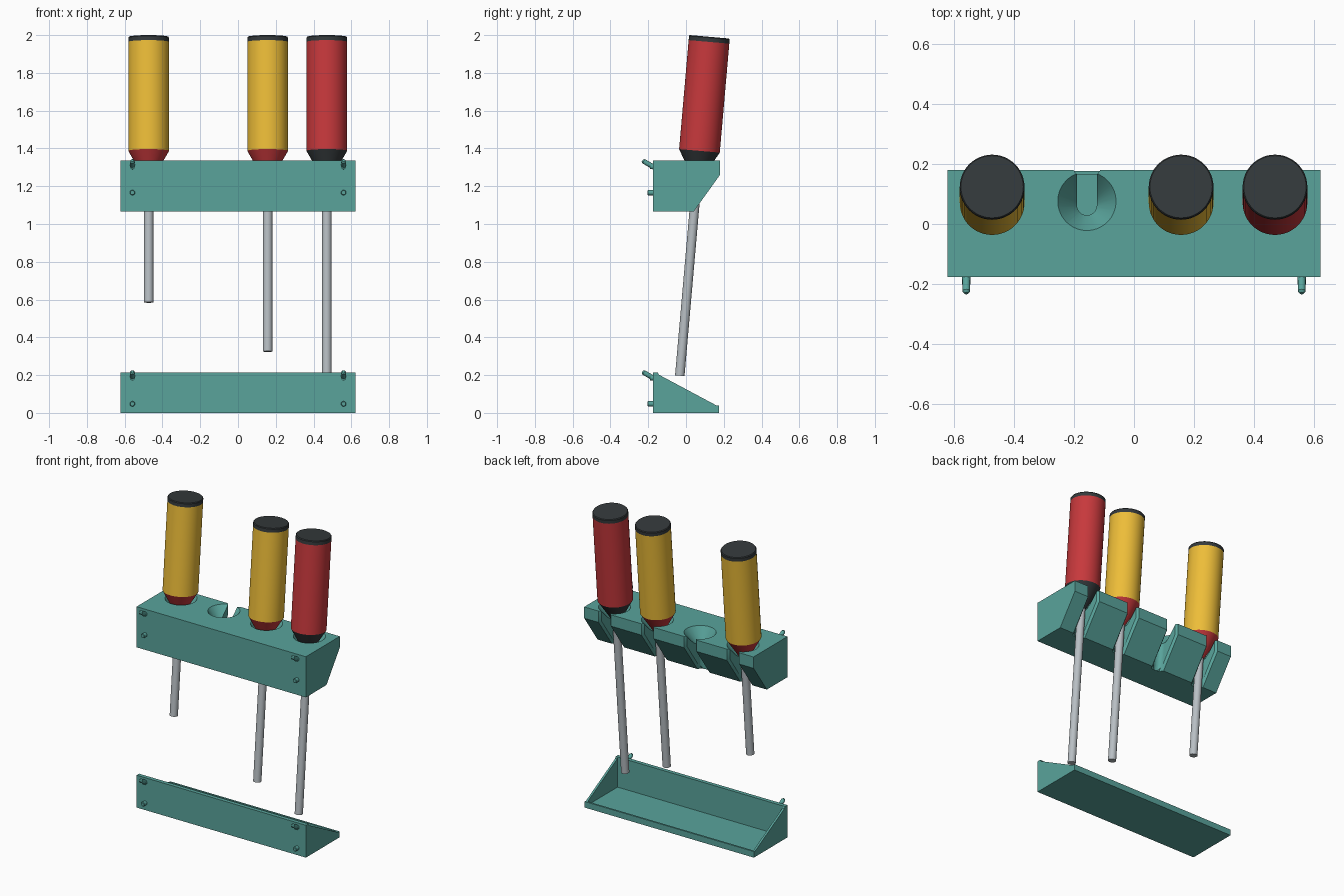
import bpy, bmesh
from math import sin, cos, pi, radians
from mathutils import Vector

if "Cube" in bpy.data.objects:
    bpy.data.objects.remove(bpy.data.objects["Cube"])

TILT = radians(5)
AXIS = Vector((0, sin(TILT), cos(TILT)))      # leaning tool axis
SIDE = Vector((0, cos(TILT), -sin(TILT)))
HALF = 0.6225                                 # half length of rack and tray


def material(name, rgb):
    m = bpy.data.materials.new(name)
    m.diffuse_color = (*rgb, 1)
    m.use_nodes = True
    m.node_tree.nodes["Principled BSDF"].inputs["Base Color"].default_value = m.diffuse_color
    return m


TEAL = material("teal", (0.10, 0.37, 0.33))
YELLOW = material("yellow", (0.85, 0.51, 0.04))
RED = material("red", (0.57, 0.04, 0.045))
BLACK = material("charcoal", (0.035, 0.042, 0.045))
STEEL = material("steel", (0.48, 0.52, 0.55))


def loft(name, rings, mat=None, smooth=False):
    """Skin equal-sized point rings and cap both ends."""
    bm = bmesh.new()
    vs = [[bm.verts.new(p) for p in r] for r in rings]
    n = len(vs[0])
    for a, b in zip(vs, vs[1:]):
        for i in range(n):
            j = (i + 1) % n
            bm.faces.new((a[i], a[j], b[j], b[i]))
    bm.faces.new(vs[0][::-1])
    bm.faces.new(vs[-1])
    bmesh.ops.recalc_face_normals(bm, faces=bm.faces[:])
    me = bpy.data.meshes.new(name)
    bm.to_mesh(me)
    bm.free()
    ob = bpy.data.objects.new(name, me)
    bpy.context.collection.objects.link(ob)
    if mat:
        me.materials.append(mat)
    if smooth:
        shade(ob)
    return ob


def shade(ob):
    bpy.ops.object.select_all(action='DESELECT')
    ob.select_set(True)
    bpy.context.view_layer.objects.active = ob
    bpy.ops.object.shade_smooth_by_angle(angle=radians(30))


def extrude_x(name, profile, half, mat=None):
    return loft(name, [[(x, y, z) for y, z in profile] for x in (-half, half)], mat)


def turned(name, origin, axis, stations, mat=None, n=48):
    """Round part: stations are (distance along axis, radius)."""
    axis = Vector(axis).normalized()
    u = Vector((1, 0, 0))
    v = axis.cross(u)
    rings = [[Vector(origin) + axis * t + (u * cos(2 * pi * i / n) + v * sin(2 * pi * i / n)) * r
              for i in range(n)] for t, r in stations]
    return loft(name, rings, mat, True)


def carve(ob, cutters):
    """Subtract the cutters, bake the result and discard them."""
    for c in cutters:
        c.hide_render = True
        m = ob.modifiers.new("cut", 'BOOLEAN')
        m.operation, m.solver, m.object = 'DIFFERENCE', 'EXACT', c
    dg = bpy.context.evaluated_depsgraph_get()
    me = bpy.data.meshes.new_from_object(ob.evaluated_get(dg))
    ob.modifiers.clear()
    ob.data = me
    for c in cutters:
        bpy.data.objects.remove(c)
    shade(ob)


# Upper rack block with four tool seats
rack = extrude_x("tool_rack", [(-0.176, 1.065), (0.04, 1.065), (0.18, 1.26),
                               (0.18, 1.335), (-0.176, 1.335)], HALF, TEAL)
cutters = []
for x in (-0.472, -0.157, 0.157, 0.472):
    top = Vector((x, 0.127, 1.99))
    # conical seat
    cutters.append(turned("seat_cutter", top, AXIS,
                          [(-0.76, 0.022), (-0.656, 0.098), (-0.61, 0.132)]))
    # slot with rounded inner end, open to the back
    outline = [(-0.033 * cos(pi * i / 16), -0.033 * sin(pi * i / 16)) for i in range(17)]
    outline += [(0.033, 0.3), (-0.033, 0.3)]
    rings = [[top + AXIS * t + SIDE * b + Vector((a, 0, 0)) for a, b in outline]
             for t in (-1.0, -0.6)]
    cutters.append(loft("slot_cutter", rings))
    # flared lead-in following the back faces
    rings = []
    for y, z, ny, nz in ((0.18, 1.37, 1, 0), (0.18, 1.26, 1, -0.322),
                         (0.0185, 1.035, 0.812, -0.583)):
        rings.append([(x + w, y + ny * d, z + nz * d) for w, d in
                      ((-0.053, 0.01), (0.053, 0.01), (0.029, -0.02), (-0.029, -0.02))])
    cutters.append(loft("flare_cutter", rings))
carve(rack, cutters)

# Lower tray with sloping ends and a hollow inside
tray = extrude_x("lower_tray", [(-0.176, 0), (0.176, 0), (0.176, 0.04), (0.16, 0.04),
                                (-0.145, 0.203), (-0.15, 0.215), (-0.176, 0.215)], HALF, TEAL)
hollow = extrude_x("hollow_cutter", [(-0.15, 0.015), (0.164, 0.015),
                                     (0.164, 0.3), (-0.15, 0.3)], HALF - 0.014)
carve(tray, [hollow])

# Mounting pegs: angled hook above, straight stub below
for part, z in (("rack", 1.305), ("tray", 0.187)):
    for side, x in (("left", -0.559), ("right", 0.559)):
        turned(f"{part}_{side}_hook", (x, -0.165, z - 0.007), (0, -0.87, 0.5),
               [(0, 0.013), (0.068, 0.013), (0.076, 0.007)], TEAL, 20)
        turned(f"{part}_{side}_hook_base", (x, -0.165, z - 0.001), (0, -1, 0),
               [(0, 0.014), (0.026, 0.014)], TEAL, 20)
        turned(f"{part}_{side}_peg", (x, -0.165, z - 0.139), (0, -1, 0),
               [(0, 0.014), (0.036, 0.014), (0.039, 0.011)], TEAL, 20)

# Leaning screwdrivers of three lengths
for name, x, grip, collar, tip in (("short", -0.473, YELLOW, RED, 0.585),
                                   ("medium", 0.157, YELLOW, RED, 0.325),
                                   ("long", 0.47, RED, BLACK, 0.197)):
    top = Vector((x, 0.124, 1.991))
    turned(name + "_cap", top, AXIS, [(-0.027, 0.108), (-0.005, 0.108), (0, 0.104)], BLACK)
    turned(name + "_handle", top, AXIS, [(-0.606, 0.108), (-0.027, 0.108)], grip)
    turned(name + "_collar", top, AXIS, [(-0.75, 0.026), (-0.606, 0.108)], collar)
    turned(name + "_shaft", top, AXIS,
           [((tip - 1.991) / cos(TILT), 0.025), (-0.7, 0.025)], STEEL, 32)
